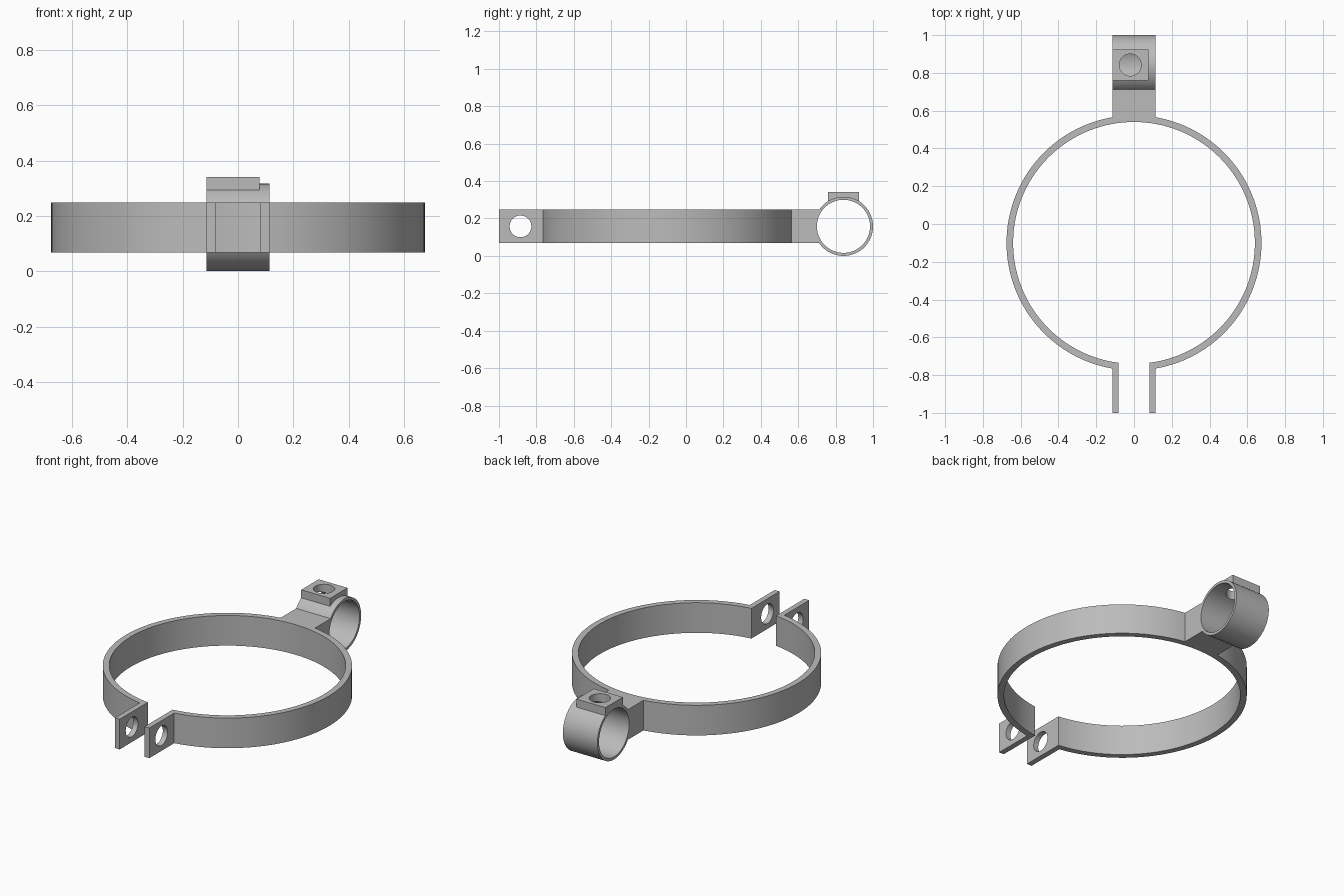
import bpy, bmesh, math
from mathutils import Vector

default = bpy.data.objects.get("Cube")
if default:
    bpy.data.objects.remove(default, do_unlink=True)

# Shared dimensions
LOW, HIGH = 0.068, 0.248           # band height range
HALF = 0.114                       # half width of bracket and ears
RING_Y, OUTER, INNER = -0.1, 0.675, 0.64
TUBE_Y, TUBE_Z, TUBE_R, BORE_R = 0.842, 0.158, 0.158, 0.142
HOLE_R = 0.058

grey = bpy.data.materials.new("plain grey")
grey.use_nodes = True
grey.diffuse_color = (0.5, 0.5, 0.5, 1)
grey.node_tree.nodes["Principled BSDF"].inputs["Base Color"].default_value = (0.5, 0.5, 0.5, 1)


def arc(cx, cy, r, start, end, steps):
    """Points along a circular arc, both ends included."""
    angles = [start + (end - start) * i / steps for i in range(steps + 1)]
    return [(cx + r * math.cos(a), cy + r * math.sin(a)) for a in angles]


def strip(name, side_a, side_b, low, high, axis, closed=False):
    """Solid between two matching polylines, extruded along x or z."""
    def place(p, w):
        return Vector((w, *p)) if axis == "x" else Vector((*p, w))
    bm = bmesh.new()
    rings = [[bm.verts.new(place(p, w)) for p, w in
              ((a, low), (b, low), (b, high), (a, high))]
             for a, b in zip(side_a, side_b)]
    pairs = list(zip(rings, rings[1:]))
    if closed:
        pairs.append((rings[-1], rings[0]))
    else:
        bm.faces.new(rings[0])
        bm.faces.new(rings[-1])
    for p, q in pairs:
        for k in range(4):
            n = (k + 1) % 4
            bm.faces.new((p[k], p[n], q[n], q[k]))
    bmesh.ops.recalc_face_normals(bm, faces=bm.faces)
    mesh = bpy.data.meshes.new(name)
    bm.to_mesh(mesh)
    bm.free()
    mesh.materials.append(grey)
    obj = bpy.data.objects.new(name, mesh)
    bpy.context.collection.objects.link(obj)
    return obj


def activate(obj):
    bpy.ops.object.select_all(action="DESELECT")
    obj.select_set(True)
    bpy.context.view_layer.objects.active = obj


def drill(objects, location, depth, rotation=(0, 0, 0)):
    """Cut one round hole through each of the objects."""
    bpy.ops.mesh.primitive_cylinder_add(vertices=48, radius=HOLE_R, depth=depth,
                                        location=location, rotation=rotation)
    cutter = bpy.context.object
    cutter.hide_render = True
    cutter.data.materials.append(grey)
    for obj in objects:
        activate(obj)
        mod = obj.modifiers.new("hole", "BOOLEAN")
        mod.operation, mod.solver, mod.object = "DIFFERENCE", "EXACT", cutter
        bpy.ops.object.modifier_apply(modifier=mod.name)
    bpy.data.objects.remove(cutter, do_unlink=True)


# Open clamp band with its two ears, in one continuous strip
def band_side(radius, x):
    gap = math.asin(x / radius)
    path = arc(0, RING_Y, radius, gap - math.pi / 2, 1.5 * math.pi - gap, 128)
    return [(x, -1)] + path + [(-x, -1)]


band = strip("clamp_band", band_side(OUTER, HALF), band_side(INNER, 0.082), LOW, HIGH, "z")
drill([band], (0, -0.885, 0.158), 0.6, (0, math.pi / 2, 0))

# Cross tube behind the band
tube = strip("cross_tube", arc(TUBE_Y, TUBE_Z, TUBE_R, 0, 2 * math.pi, 96)[:-1],
             arc(TUBE_Y, TUBE_Z, BORE_R, 0, 2 * math.pi, 96)[:-1], -HALF, HALF, "x", True)

# Connecting block, hollowed to sit against the tube
seat_r = (TUBE_R + BORE_R) / 2
spread = math.asin((HIGH - TUBE_Z) / seat_r)
saddle = arc(TUBE_Y, TUBE_Z, seat_r, math.pi - spread, math.pi + spread, 16)
block = strip("connecting_block", saddle, [(0.552, z) for _, z in saddle], -HALF, HALF, "x")

# Screw pad on top of the tube
spread = math.asin(0.082 / seat_r)
saddle = arc(TUBE_Y, TUBE_Z, seat_r, math.pi / 2 - spread, math.pi / 2 + spread, 16)
pad = strip("screw_pad", saddle, [(y, 0.341) for y, _ in saddle], -HALF, 0.077, "x")
drill([tube, pad], (-0.02, TUBE_Y, 0.32), 0.2)

for part in (band, tube, block, pad):
    activate(part)
    bpy.ops.object.shade_smooth_by_angle(angle=math.radians(30))
